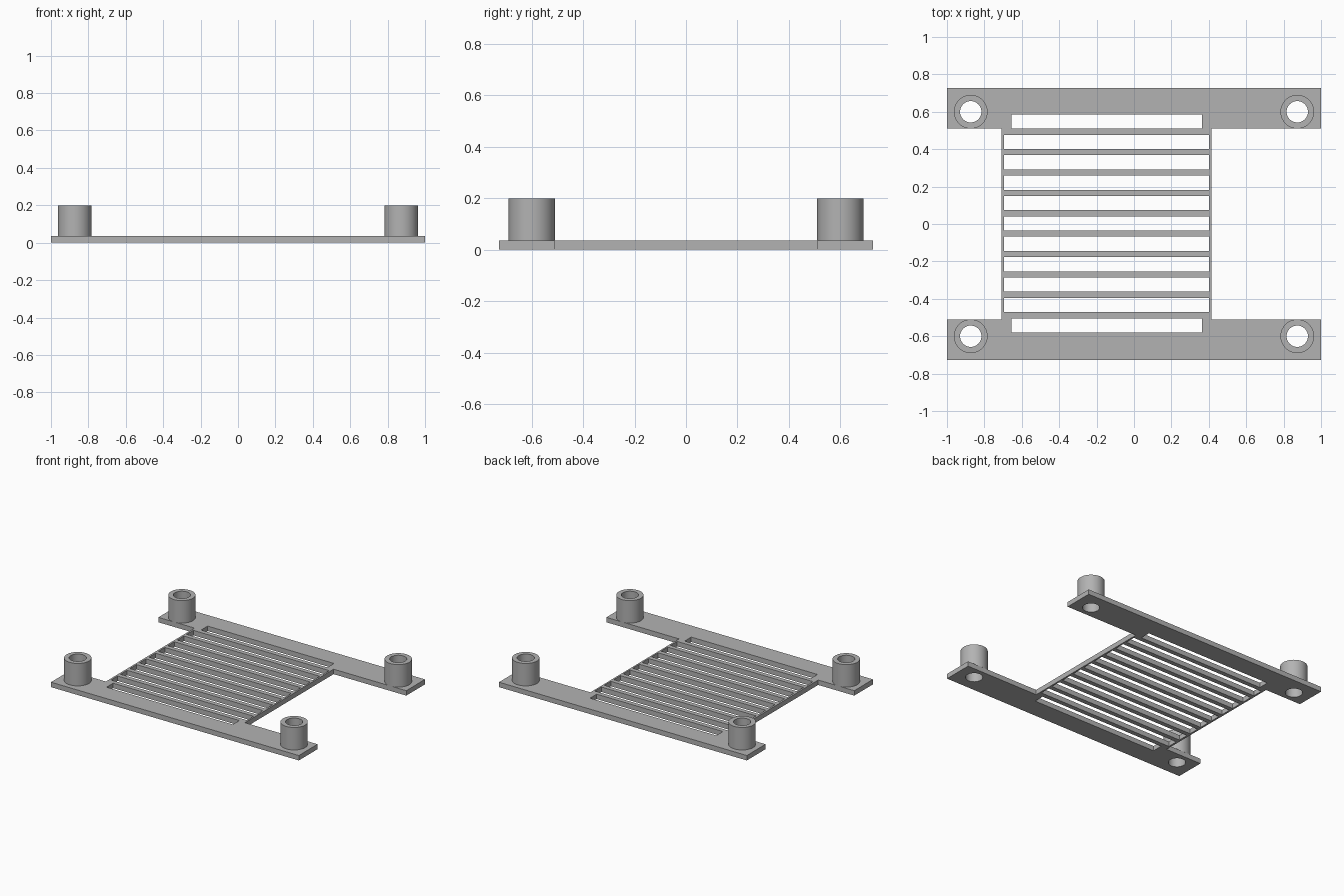
import bpy
from math import cos, sin, pi, radians

cube = bpy.data.objects.get("Cube")
if cube:
    bpy.data.objects.remove(cube, do_unlink=True)

grey = bpy.data.materials.new("mid grey")
grey.use_nodes = True
colour = (0.45, 0.45, 0.45, 1)
grey.diffuse_color = colour
grey.node_tree.nodes["Principled BSDF"].inputs["Base Color"].default_value = colour


def rect(x0, x1, y0, y1):
    return [(x0, y0), (x1, y0), (x1, y1), (x0, y1)]


def circle(cx, cy, r, n=64):
    return [(cx + r * cos(2 * pi * i / n), cy + r * sin(2 * pi * i / n)) for i in range(n)]


def extruded(name, loops, z0, z1):
    """Solid from an outer loop and hole loops, between two heights."""
    curve = bpy.data.curves.new(name, "CURVE")
    curve.dimensions = "2D"
    curve.fill_mode = "BOTH"
    curve.extrude = (z1 - z0) / 2
    for loop in loops:
        spline = curve.splines.new("POLY")
        spline.points.add(len(loop) - 1)
        for point, (x, y) in zip(spline.points, loop):
            point.co = (x, y, 0, 1)
        spline.use_cyclic_u = True
    obj = bpy.data.objects.new(name, curve)
    bpy.context.collection.objects.link(obj)
    obj.location.z = (z0 + z1) / 2
    bpy.ops.object.select_all(action="DESELECT")
    obj.select_set(True)
    bpy.context.view_layer.objects.active = obj
    bpy.ops.object.convert(target="MESH")
    obj = bpy.context.object
    obj.data.materials.clear()
    obj.data.materials.append(grey)
    # Weld the caps to the walls so shading and normals are continuous
    bpy.ops.object.mode_set(mode="EDIT")
    bpy.ops.mesh.select_all(action="SELECT")
    bpy.ops.mesh.remove_doubles(threshold=0.0001)
    bpy.ops.mesh.normals_make_consistent(inside=False)
    bpy.ops.object.mode_set(mode="OBJECT")
    bpy.ops.object.shade_smooth_by_angle(angle=radians(30))
    return obj


thick, top = 0.036, 0.2
depth, inner = 0.727, 0.511
left, right = -0.709, 0.414
outer_r, hole_r = 0.09, 0.057
posts = [(x, y) for x in (-0.873, 0.873) for y in (-0.6, 0.6)]

# Base plate: two long bars joined by an off-centre vent panel
outline = [(-1, -depth), (1, -depth), (1, -inner), (right, -inner),
           (right, inner), (1, inner), (1, depth), (-1, depth),
           (-1, inner), (left, inner), (left, -inner), (-1, -inner)]

# Vent slots: the first and last are shorter
slots = []
count, pitch, half = 11, 0.109, 0.038
for i in range(count):
    y = 0.003 + (i - (count - 1) / 2) * pitch
    x0, x1 = (-0.655, 0.364) if i in (0, count - 1) else (-0.695, 0.402)
    slots.append(rect(x0, x1, y - half, y + half))

holes = [circle(x, y, hole_r) for x, y in posts]
extruded("vent_plate", [outline] + slots + holes, 0, thick)

# Hollow mounting posts
for x, y in posts:
    name = ("back" if y > 0 else "front") + ("_left" if x > 0 else "_right") + "_post"
    extruded(name, [circle(x, y, outer_r), circle(x, y, hole_r)], thick, top)
